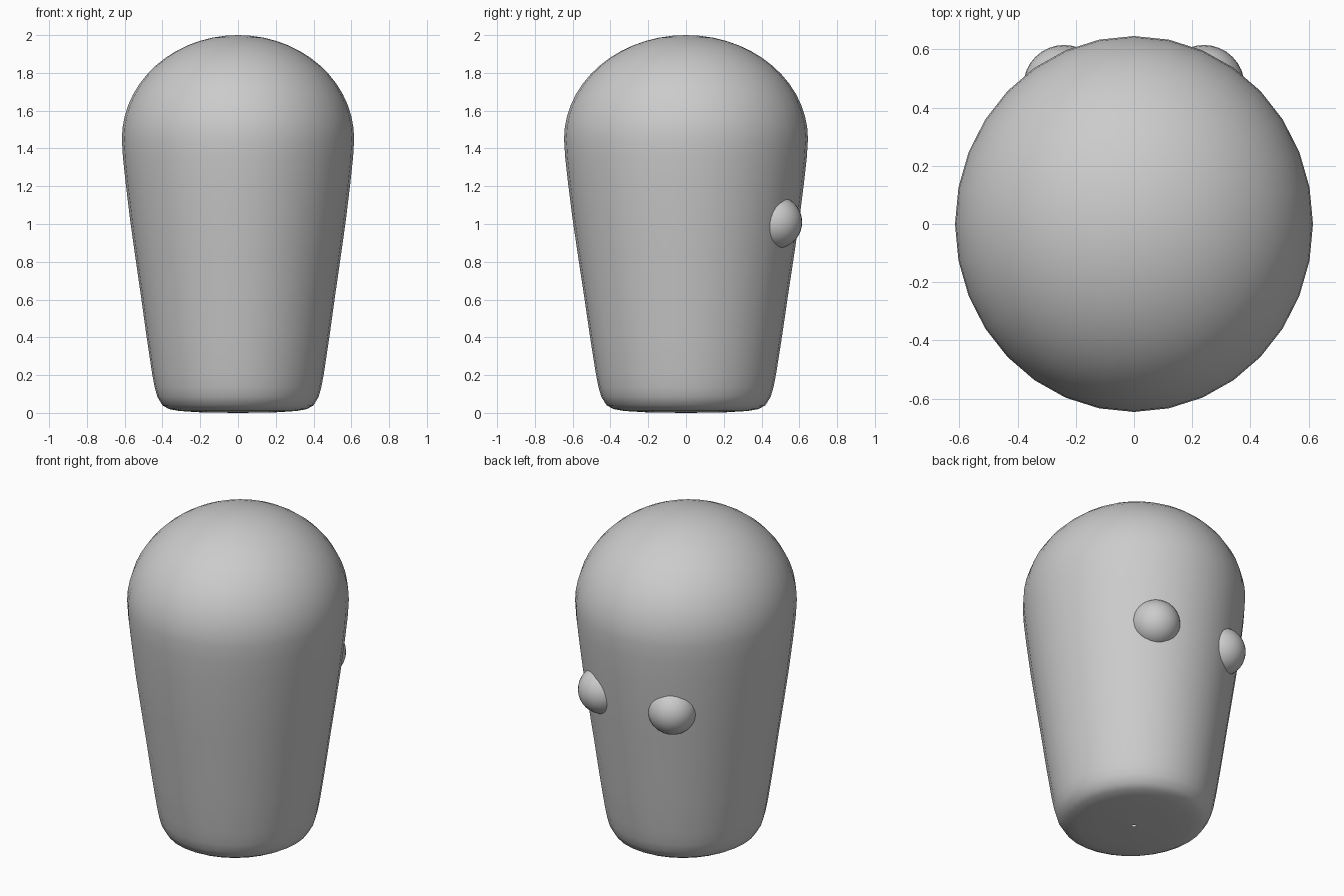
import bpy, bmesh, math
from mathutils import Matrix

cube = bpy.data.objects.get("Cube")
if cube:
    bpy.data.objects.remove(cube, do_unlink=True)

grey = bpy.data.materials.new("plain_grey")
grey.use_nodes = True
color = (0.6, 0.6, 0.6, 1)
grey.diffuse_color = color
grey.node_tree.nodes["Principled BSDF"].inputs["Base Color"].default_value = color


def finish(bm, name):
    bmesh.ops.recalc_face_normals(bm, faces=bm.faces)
    for f in bm.faces:
        f.smooth = True
    mesh = bpy.data.meshes.new(name)
    bm.to_mesh(mesh)
    bm.free()
    mesh.materials.append(grey)
    obj = bpy.data.objects.new(name, mesh)
    bpy.context.collection.objects.link(obj)
    return obj


# Body: tapered lathe profile with a domed top, slightly deeper than wide
SIDES, RADIUS, DEPTH = 32, 0.615, 1.05
SHOULDER = 1.45
profile = [(0.01, 0), (0.2, 0.003), (0.31, 0.01), (0.365, 0.02), (0.4, 0.04),
           (0.427, 0.085), (0.441, 0.135), (0.455, 0.21), (0.485, 0.41),
           (0.514, 0.62), (0.543, 0.82), (0.571, 1.02), (0.594, 1.21), (0.609, 1.35)]
steps = 14
for i in range(steps):
    a = math.pi / 2 * i / steps
    profile.append((RADIUS * math.cos(a), SHOULDER + (2 - SHOULDER) * math.sin(a)))

bm = bmesh.new()
rings = []
for r, z in profile:
    ring = []
    for k in range(SIDES):
        t = 2 * math.pi * k / SIDES
        ring.append(bm.verts.new((r * math.cos(t), r * DEPTH * math.sin(t), z)))
    rings.append(ring)
for low, high in zip(rings, rings[1:]):
    for k in range(SIDES):
        n = (k + 1) % SIDES
        bm.faces.new((low[k], low[n], high[n], high[k]))
tip = bm.verts.new((0, 0, 2))
for k in range(SIDES):
    bm.faces.new((rings[-1][k], rings[-1][(k + 1) % SIDES], tip))
finish(bm, "body")

# Round studs half sunk into the back
for name, side in (("left_stud", 1), ("right_stud", -1)):
    bm = bmesh.new()
    bmesh.ops.create_uvsphere(bm, u_segments=32, v_segments=16, radius=0.14,
                              matrix=Matrix.Translation((side * 0.24, 0.475, 1.01)))
    finish(bm, name)
